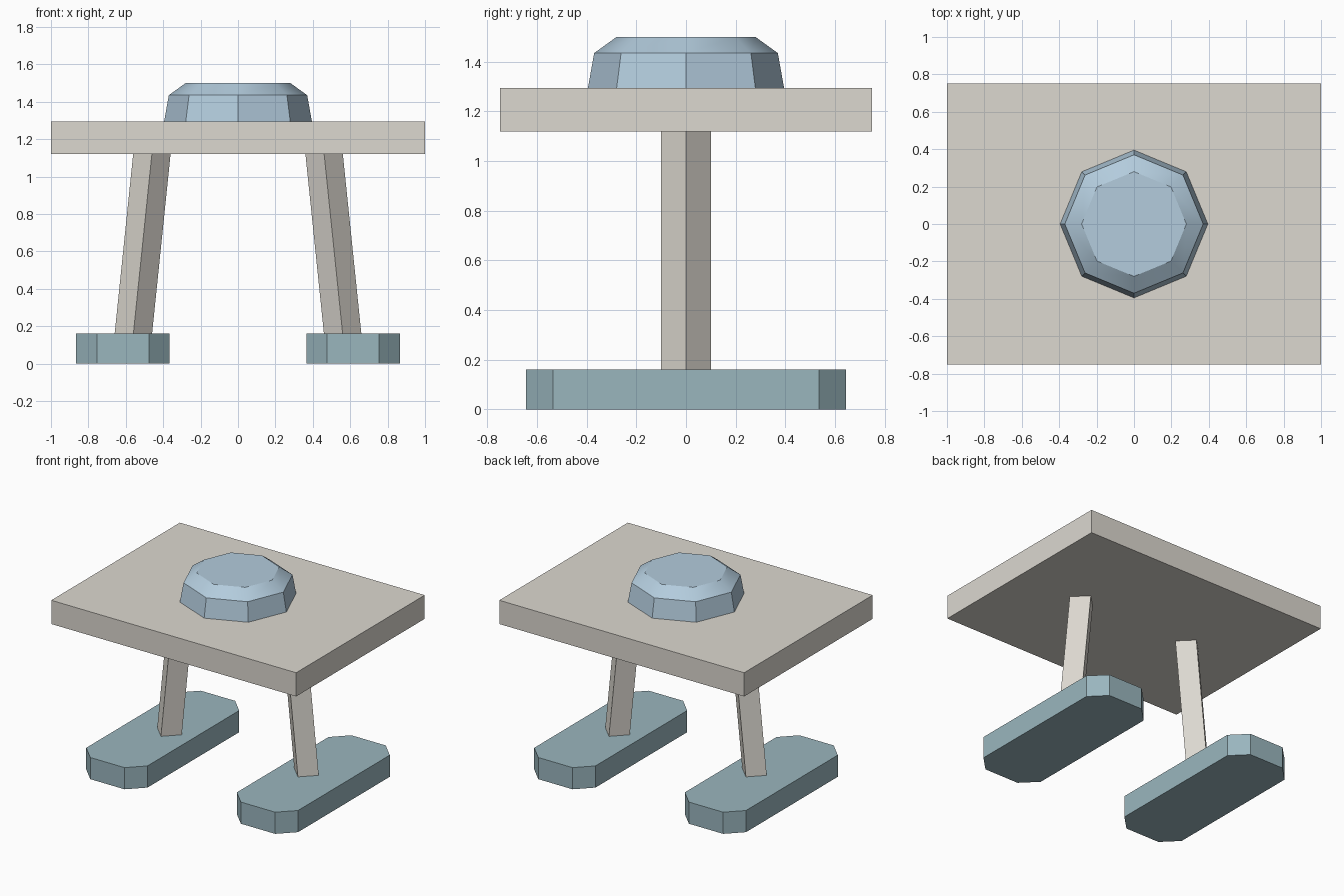
import bpy
import math

cube = bpy.data.objects.get("Cube")
if cube:
    bpy.data.objects.remove(cube, do_unlink=True)


def make_material(name, srgb):
    linear = [((c / 255 + 0.055) / 1.055) ** 2.4 for c in srgb] + [1.0]
    mat = bpy.data.materials.new(name)
    mat.use_nodes = True
    mat.diffuse_color = linear
    mat.node_tree.nodes["Principled BSDF"].inputs["Base Color"].default_value = linear
    return mat


def loft(name, rings, mat):
    """Join equal-sized rings of points, bottom to top, and cap both ends."""
    n = len(rings[0])
    verts = [p for ring in rings for p in ring]
    faces = [list(range(n))[::-1], [len(verts) - n + i for i in range(n)]]
    for r in range(len(rings) - 1):
        for i in range(n):
            j = (i + 1) % n
            faces.append([r * n + i, r * n + j, (r + 1) * n + j, (r + 1) * n + i])
    mesh = bpy.data.meshes.new(name)
    mesh.from_pydata(verts, [], faces)
    mesh.materials.append(mat)
    obj = bpy.data.objects.new(name, mesh)
    bpy.context.collection.objects.link(obj)
    return obj


def circle(x, z, radius, sides):
    steps = [math.tau * i / sides for i in range(sides)]
    return [(x + radius * math.cos(a), radius * math.sin(a), z) for a in steps]


def rectangle(x, z, half_x, half_y, cut=0):
    """Rectangle outline, with its corners cut off if asked."""
    points = []
    for sx, sy in ((1, -1), (1, 1), (-1, 1), (-1, -1)):
        if cut:
            pair = [(x + sx * (half_x - cut), sy * half_y, z),
                    (x + sx * half_x, sy * (half_y - cut), z)]
            points += pair if sx * sy < 0 else pair[::-1]
        else:
            points.append((x + sx * half_x, sy * half_y, z))
    return points


stone = make_material("warm_grey", (220, 216, 208))
blue = make_material("pale_blue", (179, 204, 221))
teal = make_material("grey_teal", (154, 182, 190))

# Flat body slab
loft("body_slab", [rectangle(0, z, 1.0, 0.75) for z in (1.12, 1.295)], stone)

# Eight-sided dome with a softly shaded shoulder
dome = loft("dome", [circle(0, z, r, 8) for z, r in
                     ((1.295, 0.395), (1.435, 0.37), (1.5, 0.28))], blue)
bpy.ops.object.select_all(action="DESELECT")
dome.select_set(True)
bpy.context.view_layer.objects.active = dome
bpy.ops.object.shade_smooth_by_angle(angle=math.radians(35))

# Splayed legs and long feet
for side, sign in (("left", 1), ("right", -1)):
    loft(side + "_leg", [circle(sign * 0.56, 0.155, 0.1, 4),
                         circle(sign * 0.46, 1.125, 0.1, 4)], stone)
    loft(side + "_foot", [rectangle(sign * 0.615, z, 0.25, 0.645, 0.11)
                          for z in (0, 0.16)], teal)
